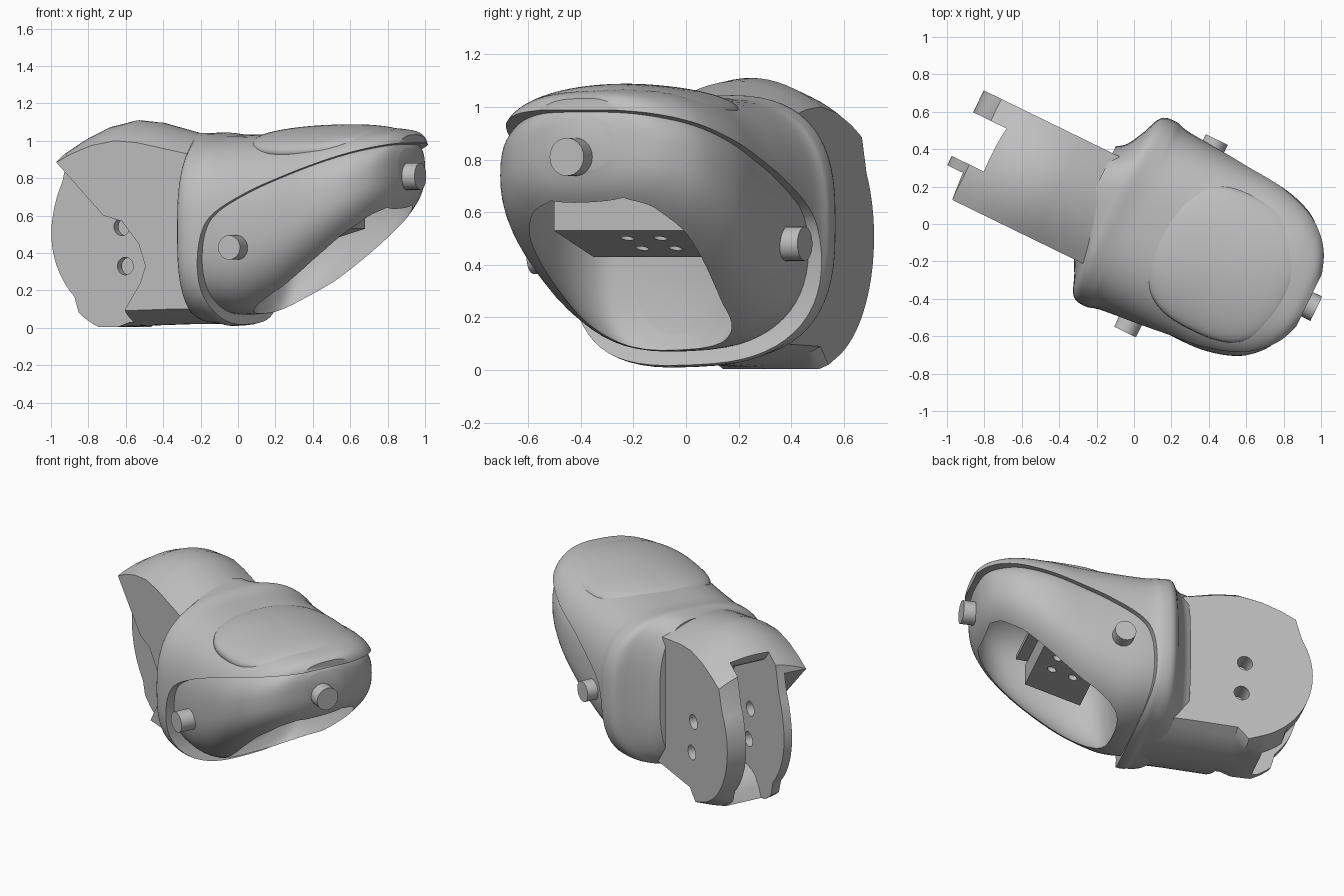
import bpy, bmesh, math
from mathutils import Vector, Matrix

if "Cube" in bpy.data.objects:
    bpy.data.objects.remove(bpy.data.objects["Cube"], do_unlink=True)

grey = bpy.data.materials.new("light_grey")
grey.use_nodes = True
COLOUR = (0.52, 0.52, 0.52, 1)
grey.diffuse_color = COLOUR
grey.node_tree.nodes["Principled BSDF"].inputs["Base Color"].default_value = COLOUR

# Parts are laid out along u (length), v (width), z, then turned about z
TURN = Matrix.Rotation(math.radians(-26), 4, 'Z')


def finish(name, bm):
    bmesh.ops.recalc_face_normals(bm, faces=bm.faces)
    bm.transform(TURN)
    me = bpy.data.meshes.new(name)
    bm.to_mesh(me)
    bm.free()
    me.materials.append(grey)
    ob = bpy.data.objects.new(name, me)
    bpy.context.collection.objects.link(ob)
    return ob


def bridge(bm, rings):
    n = len(rings[0])
    for a, b in zip(rings, rings[1:]):
        for i in range(n):
            j = (i + 1) % n
            bm.faces.new((a[i], a[j], b[j], b[i]))
    bm.faces.new(rings[0])
    bm.faces.new(rings[-1])


def spline(pts, steps):
    """Smooth interpolation through the given tuples."""
    vs = [Vector(p) for p in pts]
    out = []
    for i in range(len(vs) - 1):
        p0, p1, p2, p3 = vs[max(i - 1, 0)], vs[i], vs[i + 1], vs[min(i + 2, len(vs) - 1)]
        for s in range(steps):
            t = s / steps
            out.append(0.5 * (2 * p1 + (p2 - p0) * t + (2 * p0 - 5 * p1 + 4 * p2 - p3) * t * t
                              + (3 * p1 - p0 - 3 * p2 + p3) * t ** 3))
    return out + [vs[-1]]


def loft(name, stations, power, n=64):
    """Superellipse sections: u, half width, bottom, top."""
    bm = bmesh.new()
    rings = []
    for u, w, lo, hi in spline(stations, 5):
        ring = []
        for i in range(n):
            a = math.tau * i / n
            c, s = math.cos(a), math.sin(a)
            v = 0.04 + w * math.copysign(abs(c) ** (2 / power), c)
            z = (lo + hi) / 2 + (hi - lo) / 2 * math.copysign(abs(s) ** (2 / power), s)
            ring.append(bm.verts.new((u, v, z + 0.04 * v)))
        rings.append(ring)
    bridge(bm, rings)
    return finish(name, bm)


def prism(name, profile, v0, v1, slices=1, warp=lambda v, z: z):
    """Side profile (u, z) extended across the width."""
    bm = bmesh.new()
    rings = []
    for k in range(slices + 1):
        v = v0 + (v1 - v0) * k / slices
        rings.append([bm.verts.new((u, v, warp(v, z))) for u, z in profile])
    bridge(bm, rings)
    return finish(name, bm)


def rod(name, centre, axis, radius, length):
    bm = bmesh.new()
    rot = Vector((0, 0, 1)).rotation_difference(Vector(axis)).to_matrix().to_4x4()
    bmesh.ops.create_cone(bm, cap_ends=True, segments=32, radius1=radius, radius2=radius,
                          depth=length, matrix=Matrix.Translation(centre) @ rot)
    return finish(name, bm)


def cut(ob, cutters):
    bpy.context.view_layer.objects.active = ob
    for c in cutters:
        c.hide_render = True
        mod = ob.modifiers.new("cut", 'BOOLEAN')
        mod.operation, mod.solver, mod.object = 'DIFFERENCE', 'EXACT', c
        bpy.ops.object.modifier_apply(modifier=mod.name)


# Cutters: hollow interior and the region below the hood edge
cavity = loft("cavity_cutter", [
    (0.12, 0.18, 0.14, 0.55), (0.17, 0.31, 0.04, 0.75), (0.32, 0.385, 0.07, 0.90),
    (0.55, 0.40, 0.22, 0.93), (0.75, 0.37, 0.38, 0.93), (0.88, 0.28, 0.50, 0.90),
    (0.94, 0.16, 0.57, 0.82)], 2.4)
edge = spline([(0.10, -0.1), (0.04, 0.05), (0, 0.2), (0, 0.38), (0.03, 0.53), (0.10, 0.62),
               (0.25, 0.71), (0.44, 0.795), (0.78, 0.92), (1.03, 0.99), (1.2, 1.01)], 4)
below = prism("hood_cutter", [tuple(p) for p in edge] + [(1.2, -0.1)], -1, 1)

# Outer shell: cuff and hood
outer_shell = loft("outer_shell", [
    (-0.27, 0.29, 0.06, 1.04), (-0.22, 0.33, 0.05, 1.04), (-0.17, 0.42, 0.04, 1.04),
    (-0.12, 0.53, 0.03, 1.04), (-0.04, 0.55, 0.02, 1.03), (0.06, 0.53, 0.02, 1.03),
    (0.40, 0.515, 0.15, 1.04), (0.62, 0.50, 0.32, 1.055), (0.80, 0.45, 0.47, 1.065),
    (0.91, 0.375, 0.60, 1.06), (0.98, 0.28, 0.72, 1.05), (1.02, 0.17, 0.84, 1.03)], 2.8)
cut(outer_shell, [below, cavity])

# Inner shell with the slanted opening
inner_shell = loft("inner_shell", [
    (-0.05, 0.48, 0.08, 0.95), (0.08, 0.49, 0.07, 0.97), (0.20, 0.49, 0.09, 0.98),
    (0.40, 0.49, 0.18, 0.99), (0.62, 0.485, 0.34, 1.01), (0.80, 0.435, 0.49, 1.02),
    (0.91, 0.35, 0.60, 1.01), (0.97, 0.25, 0.68, 1.0), (1.0, 0.13, 0.76, 0.96)], 2.6)
cut(inner_shell, [cavity])

# Raised pad on top of the hood
bm = bmesh.new()
bmesh.ops.create_uvsphere(bm, u_segments=64, v_segments=32, radius=1)
for vert in bm.verts:
    x, y, z = vert.co
    r = math.hypot(x, y)
    k = r / (abs(x) ** 2.7 + abs(y) ** 2.7) ** (1 / 2.7) if r > 1e-5 else 1
    v = 0.395 * y * k
    h = math.copysign(abs(z) ** 0.7, z)
    vert.co = (0.53 + 0.385 * x * k, v + 0.02,
               1.015 - 0.35 * v * v + 0.04 * v + 0.015 * x + 0.07 * h)
top_pad = finish("top_pad", bm)

# Fork: round cheeks joined by a crowned web
profile = [(0, 0.9), (-0.25, 0.95), (-0.45, 0.99), (-0.58, 1.0), (-0.72, 0.975),
           (-0.84, 0.93), (-0.93, 0.885)]
for i in range(25):
    a = math.radians(150 + 99 * i / 24)
    profile.append((-0.55 + 0.485 * math.cos(a), 0.505 + 0.485 * math.sin(a)))
profile += [(-0.64, 0.02), (-0.57, 0.09), (-0.25, 0.10), (0, 0.10)]


def crown(v, z):
    c = max(0, 1 - ((v + 0.01) / 0.3) ** 2)
    if z > 0.6:
        return z + 0.11 * c * (z - 0.6) / 0.4
    return max(0.005, z - 0.08 * c) if z < 0.15 else z


fork = prism("fork", profile, -0.31, 0.29, 16, crown)
gap = spline([(-0.9, 1.2), (-0.84, 1.0), (-0.72, 0.9), (-0.48, 0.82), (-0.34, 0.5),
              (-0.48, 0.2), (-0.68, 0.12), (-0.8, -0.1)], 4)
slot = prism("fork_slot_cutter", [(-1.3, 1.2)] + [tuple(p) for p in gap] + [(-1.3, -0.1)],
             -0.1, 0.16)
# Step on the right cheek, leaving a thin drilled disc
step_edge = [(-1.0, 0.95), (-0.93, 0.885), (-0.65, 0.60), (-0.54, 0.57), (-0.44, 0.45),
             (-0.40, 0.33), (-0.43, 0.24), (-0.52, 0.10), (-0.58, -0.1)]
step = prism("cheek_step_cutter", [(-1.3, 0.95)] + step_edge + [(-1.3, -0.1)], -0.5, -0.155)
bolts = [rod("bolt_cutter", (u, 0, z), (0, 1, 0), 0.047, 1) for u, z in ((-0.615, 0.54), (-0.595, 0.33))]
cut(fork, [slot, step] + bolts)

# Pegs on both sides and on the nose
pegs = [rod("right_peg", (0.21, -0.47, 0.43), (0, 1, 0), 0.065, 0.14),
        rod("left_peg", (0.20, 0.53, 0.48), (0, 1, 0), 0.065, 0.14),
        rod("nose_peg", (1.005, 0.02, 0.81), (1, 0, 0), 0.072, 0.14)]

# Internal bracket: drilled board, upright and upper shelf
board = prism("bracket_board", [(0.27, 0.43), (0.61, 0.53), (0.61, 0.56), (0.27, 0.46)], -0.26, 0.30)
holes = [rod("board_hole_cutter", (u, v, 0.5), (0, 0, 1), 0.026, 0.4)
         for u in (0.38, 0.51) for v in (0.0, 0.14)]
cut(board, holes)
upright = prism("bracket_upright", [(0.58, 0.54), (0.61, 0.54), (0.61, 0.66), (0.58, 0.66)], -0.26, 0.30)
shelf = prism("bracket_shelf", [(0.4, 0.64), (0.68, 0.66), (0.68, 0.69), (0.4, 0.67)], -0.2, 0.28)

# Remove cutters and smooth the rest
for c in [cavity, below, slot, step] + bolts + holes:
    bpy.data.objects.remove(c, do_unlink=True)
bpy.ops.object.select_all(action='DESELECT')
for ob in [outer_shell, inner_shell, top_pad, fork, board, upright, shelf] + pegs:
    ob.select_set(True)
    bpy.context.view_layer.objects.active = ob
bpy.ops.object.shade_smooth_by_angle(angle=math.radians(35))
